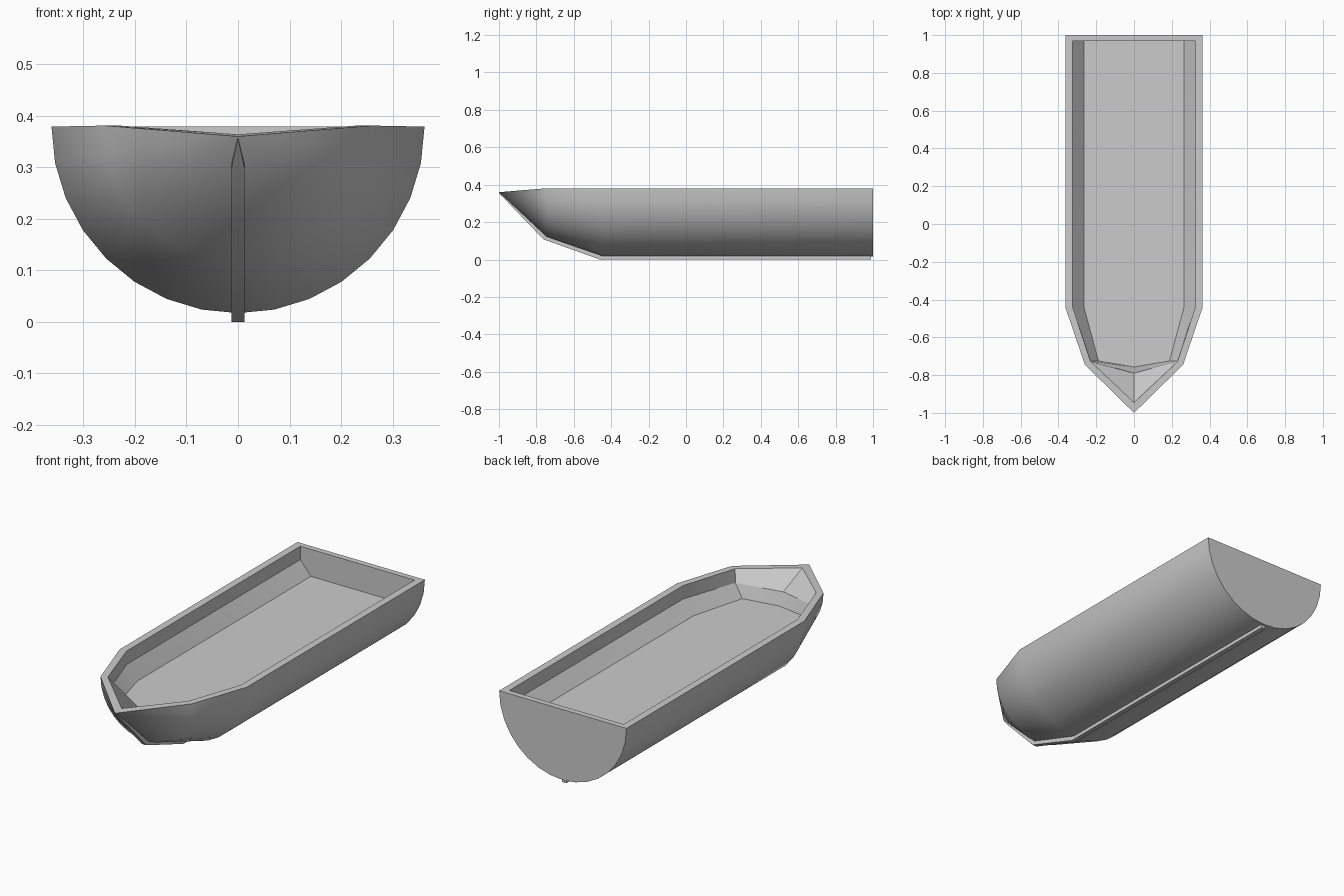
import bpy, bmesh, math

if "Cube" in bpy.data.objects:
    bpy.data.objects.remove(bpy.data.objects["Cube"])


def finish(name, bm):
    bmesh.ops.recalc_face_normals(bm, faces=bm.faces)
    mesh = bpy.data.meshes.new(name)
    bm.to_mesh(mesh)
    bm.free()
    obj = bpy.data.objects.new(name, mesh)
    bpy.context.collection.objects.link(obj)
    bpy.ops.object.select_all(action='DESELECT')
    obj.select_set(True)
    bpy.context.view_layer.objects.active = obj
    bpy.ops.object.shade_smooth_by_angle(angle=math.radians(30))
    return obj


def bridge(bm, a, b):
    for i in range(len(a) - 1):
        bm.faces.new((a[i], a[i + 1], b[i + 1], b[i]))


# Hull: half-round sections running to a pointed bow
SEG = 16
bm = bmesh.new()
stations = []
for y, r, zc in ((1.0, 0.362, 0.379), (-0.445, 0.362, 0.379), (-0.745, 0.26, 0.381)):
    ring = []
    for i in range(SEG + 1):
        a = math.pi * i / SEG
        ring.append(bm.verts.new((-r * math.cos(a), y, zc - r * math.sin(a))))
    stations.append(ring)
tip = bm.verts.new((0, -1.0, 0.36))
bridge(bm, stations[0], stations[1])
bridge(bm, stations[1], stations[2])
for i in range(SEG):
    bm.faces.new((stations[2][i], stations[2][i + 1], tip))
bm.faces.new(stations[0])

# Cavity: inner rim, wall crease and floor outlines joined to the outer rim
outer = [s[0] for s in stations] + [tip] + [s[-1] for s in reversed(stations)]


def outline(half, tip_y, tip_z):
    pts = half + [(0, tip_y, tip_z)] + [(-x, y, z) for x, y, z in reversed(half)]
    return [bm.verts.new(p) for p in pts]


inner_rim = outline([(-0.325, 0.97, 0.379), (-0.325, -0.44, 0.379), (-0.23, -0.728, 0.381)], -0.945, 0.364)
crease = outline([(-0.325, 0.97, 0.31), (-0.325, -0.44, 0.31), (-0.228, -0.726, 0.31)], -0.79, 0.30)
floor = outline([(-0.265, 0.97, 0.24), (-0.265, -0.44, 0.24), (-0.188, -0.725, 0.24)], -0.757, 0.24)
loops = [outer, inner_rim, crease, floor]
for a, b in zip(loops, loops[1:]):
    bridge(bm, a + a[:1], b + b[:1])
bm.faces.new(floor)
finish("hull", bm)

# Keel: narrow bar following the bottom and rising to the bow
bm = bmesh.new()
rings = []
for y, low, high, w in ((0.99, 0.0, 0.03, 0.0125), (-0.46, 0.0, 0.03, 0.0125),
                        (-0.762, 0.108, 0.14, 0.0125), (-0.945, 0.298, 0.325, 0.0125),
                        (-0.998, 0.354, 0.36, 0.001)):
    dy = 0.0 if y > -0.7 else 0.01
    rings.append([bm.verts.new(p) for p in
                  ((-w, y, low), (w, y, low), (w, y + dy, high), (-w, y + dy, high))])
for a, b in zip(rings, rings[1:]):
    bridge(bm, a + a[:1], b + b[:1])
bm.faces.new(rings[0])
bm.faces.new(rings[-1])
finish("keel", bm)
